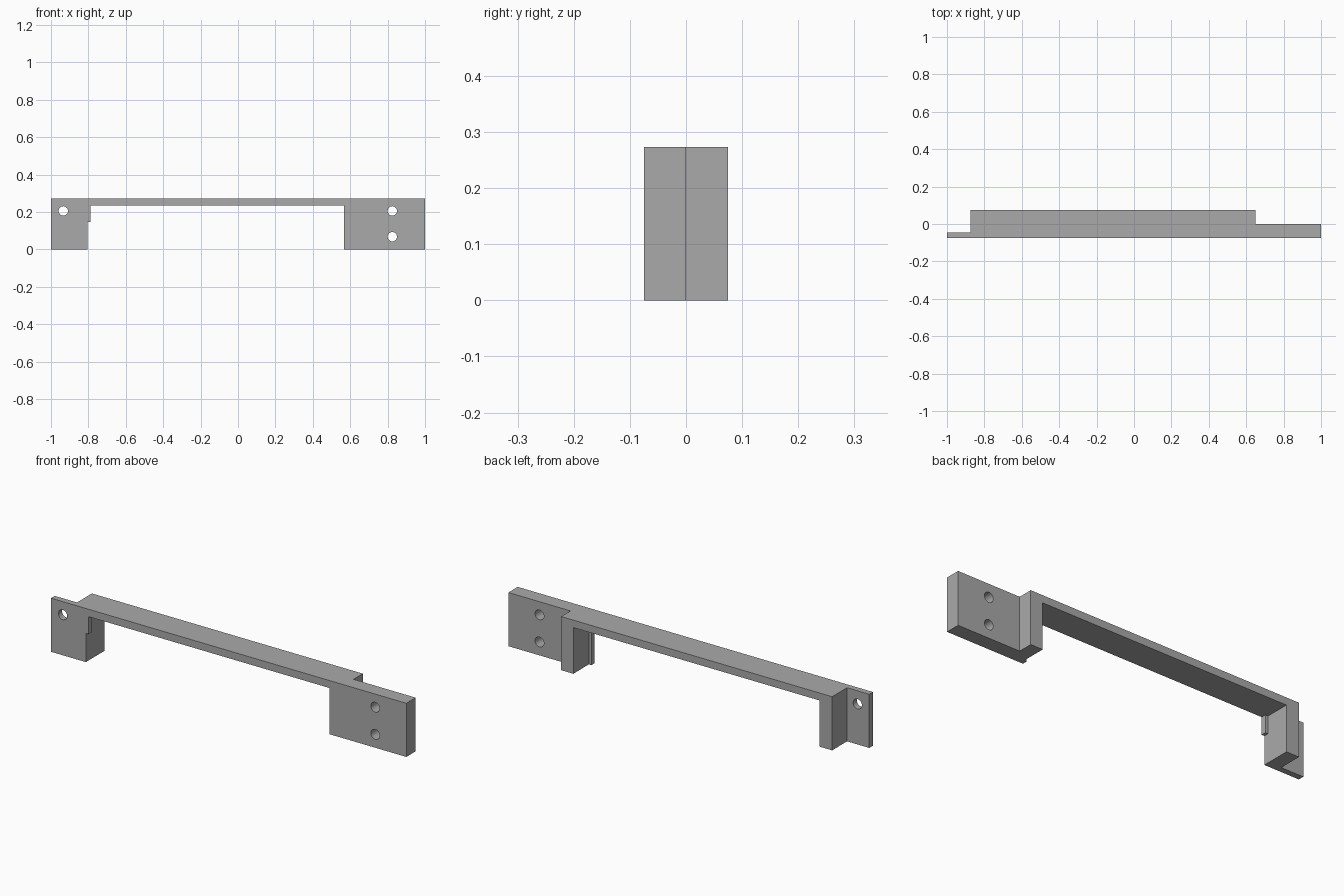
import bpy
import bmesh
from mathutils import Matrix

cube = bpy.data.objects.get("Cube")
if cube:
    bpy.data.objects.remove(cube, do_unlink=True)

grey = bpy.data.materials.new("plain grey")
grey.use_nodes = True
grey.diffuse_color = (0.4, 0.4, 0.4, 1)
grey.node_tree.nodes["Principled BSDF"].inputs["Base Color"].default_value = (0.4, 0.4, 0.4, 1)

FRONT, BACK, TOP = -0.075, 0.075, 0.273


def make(name, bm):
    mesh = bpy.data.meshes.new(name)
    bmesh.ops.recalc_face_normals(bm, faces=bm.faces)
    bm.to_mesh(mesh)
    bm.free()
    mesh.materials.append(grey)
    obj = bpy.data.objects.new(name, mesh)
    bpy.context.collection.objects.link(obj)
    return obj


def box(name, x0, x1, y0, y1, z0, z1):
    bm = bmesh.new()
    bmesh.ops.create_cube(bm, size=1)
    for v in bm.verts:
        v.co.x = x1 if v.co.x > 0 else x0
        v.co.y = y1 if v.co.y > 0 else y0
        v.co.z = z1 if v.co.z > 0 else z0
    return make(name, bm)


def hole(name, x, z):
    bm = bmesh.new()
    bmesh.ops.create_cone(bm, cap_ends=True, segments=32, radius1=0.025, radius2=0.025, depth=0.4,
                          matrix=Matrix.Translation((x, 0, z)) @ Matrix.Rotation(1.5707963, 4, "X"))
    return make(name, bm)


def combine(target, other, operation):
    mod = target.modifiers.new(operation.lower(), "BOOLEAN")
    mod.operation = operation
    mod.solver = "EXACT"
    mod.object = other
    bpy.context.view_layer.objects.active = target
    bpy.ops.object.modifier_apply(modifier=mod.name)
    bpy.data.objects.remove(other, do_unlink=True)


# Long top bar
bracket = box("mounting_bracket", -0.875, 0.65, FRONT, BACK, 0.235, TOP)

# Legs, end flanges and thin front lips
parts = [
    box("right_leg", -0.875, -0.804, FRONT, BACK, 0, TOP),
    box("right_flange", -1, -0.82, FRONT, -0.045, 0, TOP),
    box("right_lip", -0.85, -0.789, FRONT, -0.05, 0.146, TOP),
    box("left_leg", 0.582, 0.65, FRONT, BACK, 0, TOP),
    box("left_flange", 0.6, 1, FRONT, 0, 0, TOP),
    box("left_lip", 0.568, 0.63, FRONT, -0.05, 0, TOP),
]
for part in parts:
    combine(bracket, part, "UNION")

# Screw holes through the flanges
for x, z in [(-0.934, 0.206), (0.825, 0.206), (0.825, 0.068)]:
    combine(bracket, hole("screw_hole", x, z), "DIFFERENCE")

# Smooth hole walls, sharp edges elsewhere
bpy.ops.object.select_all(action="DESELECT")
bracket.select_set(True)
bpy.context.view_layer.objects.active = bracket
bpy.ops.object.shade_smooth_by_angle(angle=0.5)
